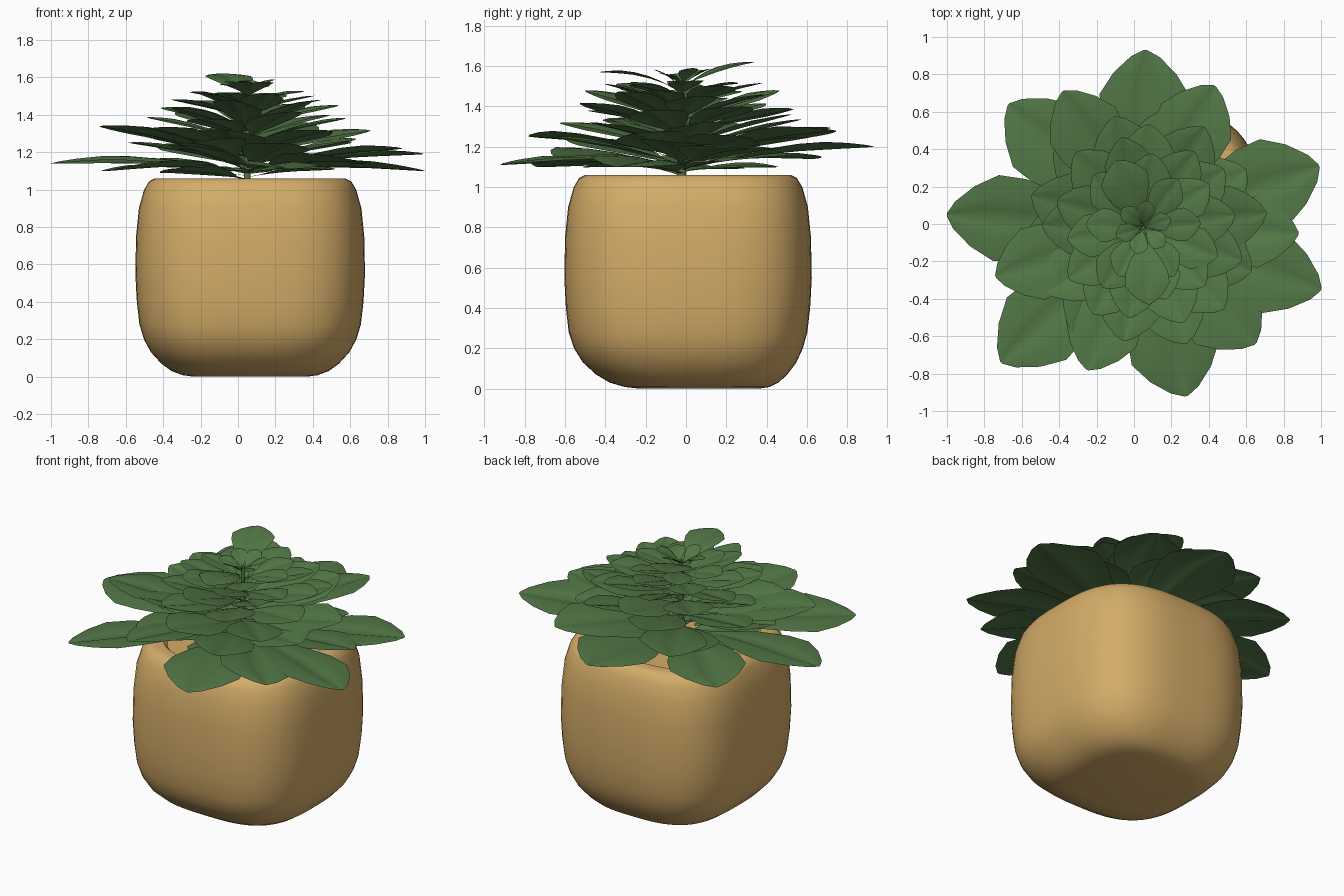
import bpy, math, random
from mathutils import Vector

if "Cube" in bpy.data.objects:
    bpy.data.objects.remove(bpy.data.objects["Cube"])

random.seed(4)


def material(name, rgb):
    m = bpy.data.materials.new(name)
    m.diffuse_color = (*rgb, 1)
    m.use_nodes = True
    m.node_tree.nodes["Principled BSDF"].inputs["Base Color"].default_value = m.diffuse_color
    return m


def make_object(name, verts, faces, mat, angle):
    me = bpy.data.meshes.new(name)
    me.from_pydata(verts, [], faces)
    me.materials.append(mat)
    ob = bpy.data.objects.new(name, me)
    bpy.context.collection.objects.link(ob)
    bpy.ops.object.select_all(action='DESELECT')
    ob.select_set(True)
    bpy.context.view_layer.objects.active = ob
    bpy.ops.object.shade_smooth_by_angle(angle=math.radians(angle))
    return ob


def loft(name, profile, mat, angle=40, n=80):
    """Stack rounded-square rings: (z, half width, centre y, squareness)."""
    verts, faces = [], []
    for z, h, cy, p in profile:
        for i in range(n):
            a = 2 * math.pi * i / n
            c, s = math.cos(a), math.sin(a)
            r = h / (abs(c) ** p + abs(s) ** p) ** (1 / p)
            verts.append((0.065 + r * c, cy + r * s, z))
    for k in range(len(profile) - 1):
        for i in range(n):
            j = (i + 1) % n
            faces.append((k * n + i, k * n + j, (k + 1) * n + j, (k + 1) * n + i))
    faces.append(tuple(range(n - 1, -1, -1)))
    last = (len(profile) - 1) * n
    faces.append(tuple(range(last, last + n)))
    return make_object(name, verts, faces, mat, angle)


tan = material("pot_tan", (0.66, 0.415, 0.14))
green = material("leaf_green", (0.085, 0.185, 0.062))

# Pot: soft rounded square body with a shallow recess at the top
loft("pot", [(0.0, 0.30, 0.065, 3), (0.008, 0.36, 0.055, 3), (0.03, 0.42, 0.04, 3),
             (0.07, 0.475, 0.028, 3), (0.13, 0.53, 0.018, 3), (0.2, 0.568, 0.012, 3),
             (0.28, 0.592, 0.01, 3), (0.4, 0.606, 0.01, 3),
             (0.55, 0.614, 0.01, 3), (0.75, 0.61, 0.01, 3), (0.9, 0.595, 0.01, 3),
             (1.0, 0.567, 0.01, 3), (1.045, 0.54, 0.01, 3), (1.06, 0.51, 0.01, 3),
             (1.055, 0.45, 0.01, 3), (1.03, 0.43, 0.01, 3)], tan)

# Leaves: V-creased sheets that widen from a thin stalk to a pointed tip
OUTLINE = [(0, .06), (.15, .09), (.25, .36), (.4, .7), (.58, .95), (.73, 1),
           (.86, .7), (.96, .32), (1.0, .04)]
leaf_verts, leaf_faces = [], []


def leaf(tip, base, half, arch=0.03, fold=0.26, roll=0.0):
    tip, base = Vector(tip), Vector(base)
    run = tip - base
    side = Vector((-run.y, run.x, 0)).normalized()
    side.z = roll
    start = len(leaf_verts)
    for t, w in OUTLINE:
        mid = base + run * t + Vector((0, 0, arch * math.sin(math.pi * t)))
        for u in (-1, -.5, -.2, 0, .2, .5, 1):
            # deep crease at the midrib, edges drooping slightly
            lift = half * w * fold * (1.5 * abs(u) - 1.2 * u * u - .15)
            leaf_verts.append(mid + side * (u * half * w) + Vector((0, 0, lift)))
    for k in range(len(OUTLINE) - 1):
        for i in range(6):
            a = start + k * 7 + i
            leaf_faces.append((a, a + 1, a + 8, a + 7))


# Large outer leaves: tip x, y, z and half width
OUTER = [(.06, .93, 1.2, .24), (.43, .74, 1.28, .21), (.99, .31, 1.19, .24),
         (1.0, -.35, 1.1, .22), (.65, -.64, 1.15, .23), (.28, -.92, 1.11, .24),
         (-.25, -.78, 1.25, .2), (-.71, -.74, 1.1, .23), (-.74, -.28, 1.34, .2),
         (-1.0, .05, 1.14, .23), (-.67, .64, 1.14, .23), (-.38, .71, 1.29, .2),
         (.88, -.05, 1.22, .19)]
for x, y, z, h in OUTER:
    leaf((x, y, z), (.04 + .07 * x, -.02 + .07 * y, 1.1 if z < 1.25 else 1.15), h,
         roll=random.uniform(-.15, .15))

# Inner tiers climbing the stem: count, reach, tip z, stem z, half width, start angle
TIERS = [(6, .50, 1.11, 1.07, .17, 30), (7, .66, 1.26, 1.12, .18, 30),
         (7, .64, 1.34, 1.19, .17, 4), (7, .56, 1.40, 1.26, .15, 30),
         (7, .48, 1.46, 1.32, .13, 3), (7, .41, 1.50, 1.38, .115, 30),
         (6, .31, 1.53, 1.44, .09, 0), (6, .15, 1.57, 1.50, .05, 20)]
for count, reach, z, stem_z, half, first in TIERS:
    for i in range(count):
        a = math.radians(first + 360 * i / count + random.uniform(-6, 6))
        r = reach * random.uniform(.94, 1.04)
        leaf((.05 + r * math.cos(a), -.02 + r * math.sin(a), z + random.uniform(-.025, .02)),
             (.05, -.02, stem_z + random.uniform(-.02, .02)), half, .015,
             roll=random.uniform(-.15, .15))

# Two tall crown leaves
leaf((-.09, .34, 1.62), (.04, -.02, 1.5), .13, .02)
leaf((.08, -.43, 1.57), (.05, -.03, 1.48), .12, .03)
make_object("leaves", leaf_verts, leaf_faces, green, 40)

# Stem
bpy.ops.mesh.primitive_cone_add(vertices=10, radius1=.02, radius2=.01, depth=.52,
                                location=(.05, -.02, 1.27))
stem = bpy.context.object
stem.name = "stem"
stem.data.materials.append(green)
bpy.ops.object.shade_smooth_by_angle(angle=math.radians(40))
